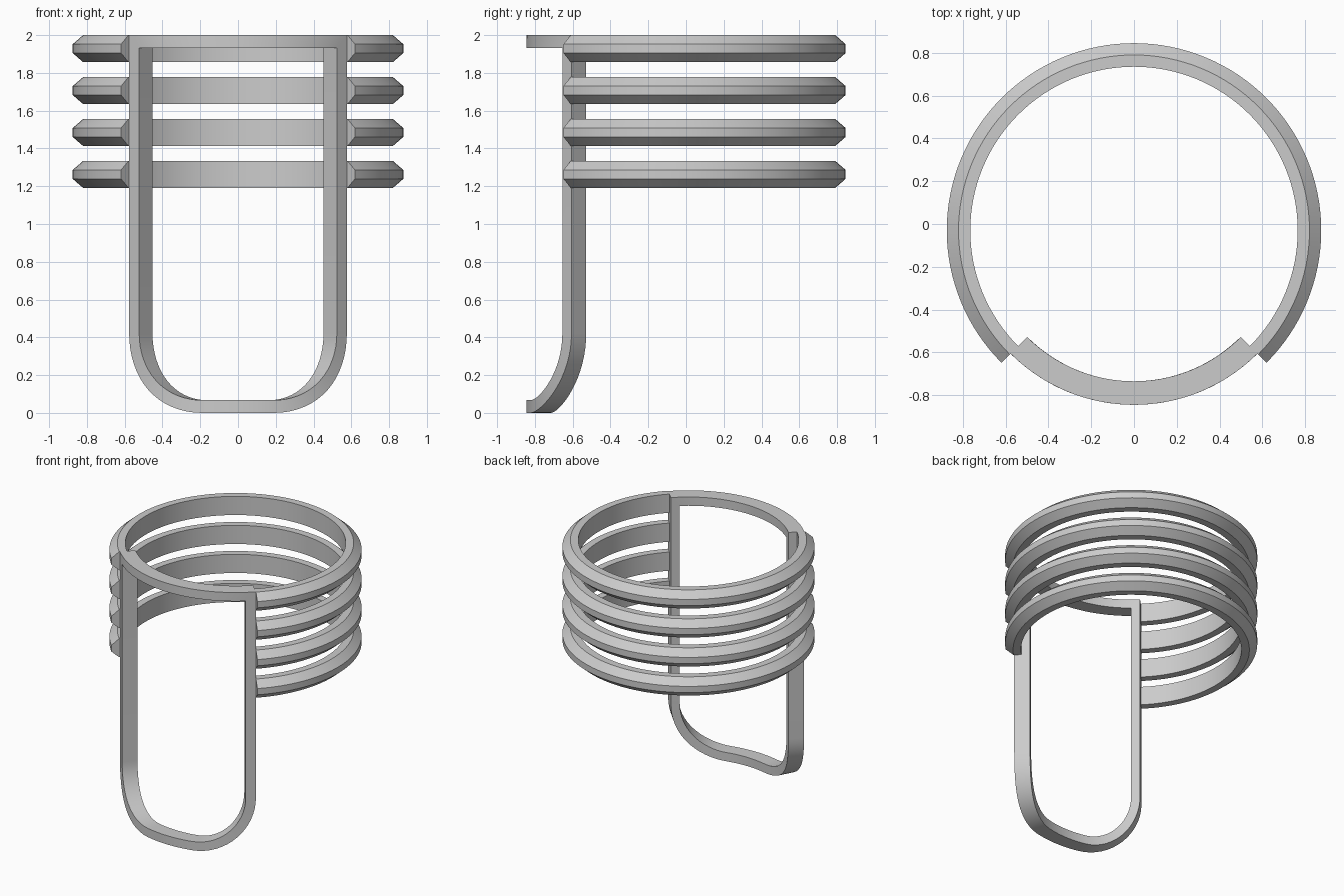
import bpy, bmesh
from math import sin, cos, pi, radians

if "Cube" in bpy.data.objects:
    bpy.data.objects.remove(bpy.data.objects["Cube"])

CENTRE_Y = -0.03
HALF = pi / 4            # half of the front opening, as an angle
TOP = 2.0

grey = bpy.data.materials.new("grey metal")
grey.use_nodes = True
colour = (0.6, 0.6, 0.6, 1)
grey.diffuse_color = colour
grey.node_tree.nodes["Principled BSDF"].inputs["Base Color"].default_value = colour


def polar(a, r, z):
    """Point on the cylinder; angle 0 is the front, positive towards +x."""
    return (r * sin(a), CENTRE_Y - r * cos(a), z)


def loft(name, sections, closed):
    """Join equal cross-sections into a solid strip."""
    bm = bmesh.new()
    loops = [[bm.verts.new(p) for p in s] for s in sections]
    pairs = list(zip(loops, loops[1:]))
    if closed:
        pairs.append((loops[-1], loops[0]))
    else:
        bm.faces.new(loops[0])
        bm.faces.new(loops[-1])
    n = len(loops[0])
    for a, b in pairs:
        for i in range(n):
            j = (i + 1) % n
            bm.faces.new((a[i], a[j], b[j], b[i]))
    bmesh.ops.recalc_face_normals(bm, faces=bm.faces)
    mesh = bpy.data.meshes.new(name)
    bm.to_mesh(mesh)
    bm.free()
    mesh.materials.append(grey)
    ob = bpy.data.objects.new(name, mesh)
    bpy.context.collection.objects.link(ob)
    bpy.ops.object.select_all(action='DESELECT')
    ob.select_set(True)
    bpy.context.view_layer.objects.active = ob
    bpy.ops.object.shade_smooth_by_angle(angle=radians(25))
    return ob


# Open rings with a chamfered outer edge
HEIGHT = 0.143
profile = [(0.765, 0), (0.82, 0), (0.875, HEIGHT / 3),
           (0.875, HEIGHT * 2 / 3), (0.82, HEIGHT), (0.765, HEIGHT)]
STEPS = 96
for k in range(4):
    base = TOP - HEIGHT - k * 0.222
    angles = [HALF + (2 * pi - 2 * HALF) * i / STEPS for i in range(STEPS + 1)]
    loft(f"ring_{k + 1}", [[polar(a, r, base + z) for r, z in profile] for a in angles], False)

# Front frame: a rounded U outline wrapped around the cylinder
R_IN, R_OUT = 0.705, 0.815
MID = (R_IN + R_OUT) / 2
CORNER, WIDTH = 0.42, 0.067


def half_outline(inset):
    """Right half of the outline, bottom centre to top centre, as (angle, z)."""
    side = HALF * MID - inset
    flat = HALF * MID - CORNER
    r = CORNER - inset
    pts = [(flat * i / 6, inset) for i in range(6)]
    pts += [(flat + r * sin(t), CORNER - r * cos(t))
            for t in (pi / 2 * i / 16 for i in range(17))]
    pts += [(side * (1 - i / 16), TOP - inset) for i in range(17)]
    return [(s / MID, z) for s, z in pts]


def outline(inset):
    half = half_outline(inset)
    return half + [(-a, z) for a, z in half[-2:0:-1]]


sections = [[polar(*o[:1], R_OUT, o[1]), polar(o[0], R_IN, o[1]),
             polar(i[0], R_IN, i[1]), polar(i[0], R_OUT, i[1])]
            for o, i in zip(outline(0), outline(WIDTH))]
loft("front_frame", sections, True)
